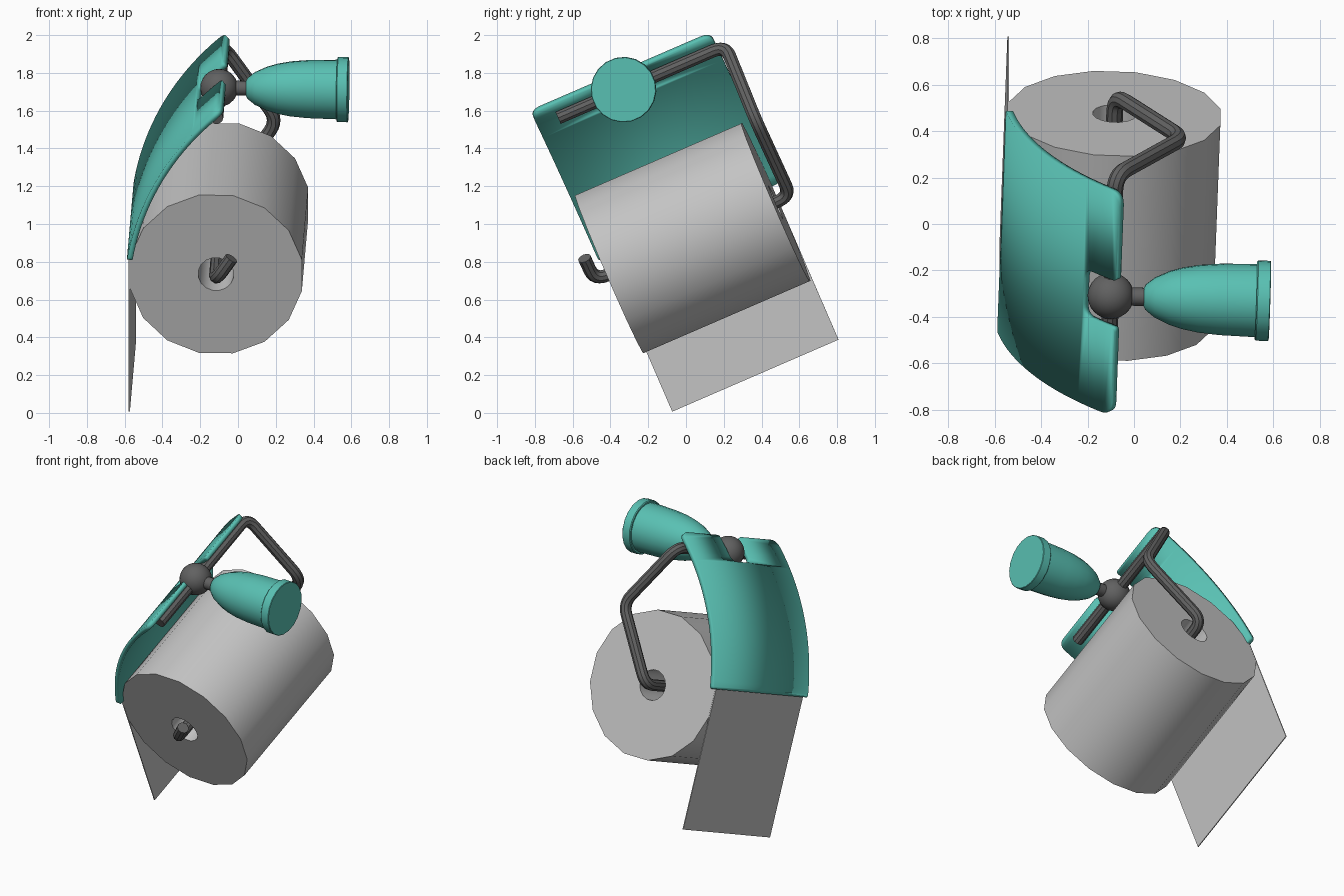
import bpy, bmesh
from math import sin, cos, pi, radians
from mathutils import Matrix, Vector

if "Cube" in bpy.data.objects:
    bpy.data.objects.remove(bpy.data.objects["Cube"], do_unlink=True)

# Local frame: Y runs along the roll, Z is up, origin at the roll centre
FRAME = (Matrix.Translation((-0.1, 0.035, 0.925))
         @ Matrix.Rotation(radians(23.4), 4, 'X')
         @ Matrix.Rotation(radians(-2), 4, 'Z'))


def material(name, rgb):
    m = bpy.data.materials.new(name)
    m.use_nodes = True
    m.diffuse_color = (*rgb, 1)
    m.node_tree.nodes["Principled BSDF"].inputs["Base Color"].default_value = (*rgb, 1)
    return m


TEAL = material("teal", (0.10, 0.53, 0.45))
PAPER = material("paper_grey", (0.55, 0.55, 0.55))
METAL = material("dark_metal", (0.12, 0.12, 0.12))


def finish(obj, mat):
    """Place a part in the tilted frame, colour it and smooth its soft edges."""
    obj.data.materials.clear()
    obj.data.materials.append(mat)
    obj.matrix_world = FRAME
    bpy.ops.object.select_all(action='DESELECT')
    obj.select_set(True)
    bpy.context.view_layer.objects.active = obj
    if obj.type == 'CURVE':
        bpy.ops.object.convert(target='MESH')
    bpy.ops.object.shade_smooth_by_angle(angle=radians(32))
    return obj


def mesh_object(name, bm):
    mesh = bpy.data.meshes.new(name)
    bm.to_mesh(mesh)
    bm.free()
    obj = bpy.data.objects.new(name, mesh)
    bpy.context.collection.objects.link(obj)
    return obj


def lathe(name, profile, axis, sides, mat, closed=False):
    """Turn (position, radius) points around the given local axis."""
    bm = bmesh.new()
    side = Vector((0, 0, 1))
    turn = Matrix.Rotation(pi / sides, 3, axis)
    verts = [bm.verts.new(axis * p + turn @ side * r) for p, r in profile]
    edges = [bm.edges.new(pair) for pair in zip(verts, verts[1:])]
    if closed:
        edges.append(bm.edges.new((verts[-1], verts[0])))
    bmesh.ops.spin(bm, geom=verts + edges, cent=(0, 0, 0), axis=axis,
                   angle=2 * pi, steps=sides, use_merge=True)
    bmesh.ops.remove_doubles(bm, verts=bm.verts, dist=1e-4)
    bmesh.ops.recalc_face_normals(bm, faces=bm.faces)
    return finish(mesh_object(name, bm), mat)


def round_corner(before, corner, after, size, steps=6):
    """Points of a soft bend that replaces a sharp corner."""
    a = corner + (before - corner).normalized() * size
    b = corner + (after - corner).normalized() * size
    out = []
    for i in range(steps + 1):
        t = i / steps
        out.append(a * (1 - t) ** 2 + corner * 2 * t * (1 - t) + b * t ** 2)
    return out


X, Y = Vector((1, 0, 0)), Vector((0, 1, 0))

# Paper roll with its open core
HALF = 0.48
lathe("paper_roll", [(-HALF, 0.464), (HALF, 0.464), (HALF, 0.095), (-HALF, 0.095)],
      Y, 16, PAPER, closed=True)

# Hanging sheet
bm = bmesh.new()
bmesh.ops.create_cube(bm, size=1, matrix=Matrix.Translation((-0.459, 0, -0.355))
                      @ Matrix.Diagonal((0.006, 2 * HALF, 0.89, 1)))
finish(mesh_object("hanging_sheet", bm), PAPER)

# Bent rod: top bar, kinked rear arm, core bar and upturned tip
BAR_Z, REAR = 0.867, 0.565
path = [Vector(p) for p in ((0, -0.4, BAR_Z), (0, REAR, BAR_Z), (0.29, REAR, 0.44),
                            (0, REAR, 0), (0, -REAR, 0), (0.085, -REAR, 0.13))]
points = [path[0]]
for before, corner, after in zip(path, path[1:], path[2:]):
    points += round_corner(before, corner, after, 0.075)
points.append(path[-1])
curve = bpy.data.curves.new("bent_rod", 'CURVE')
curve.dimensions = '3D'
curve.bevel_depth = 0.036
curve.bevel_resolution = 3
curve.use_fill_caps = True
spline = curve.splines.new('POLY')
spline.points.add(len(points) - 1)
for sp, p in zip(spline.points, points):
    sp.co = (*p, 1)
rod = bpy.data.objects.new("bent_rod", curve)
bpy.context.collection.objects.link(rod)
finish(rod, METAL)

# Ball joint and neck on the top bar
bm = bmesh.new()
bmesh.ops.create_uvsphere(bm, u_segments=24, v_segments=14, radius=0.1,
                          matrix=Matrix.Translation((0, 0, BAR_Z)))
finish(mesh_object("ball_joint", bm), METAL)
neck = lathe("neck", [(0.07, 0), (0.07, 0.04), (0.16, 0.04), (0.16, 0)], X, 16, METAL)

# Bell-shaped head with a rim and a flat end
head = lathe("bell_head", [(0.138, 0), (0.138, 0.03), (0.15, 0.055), (0.19, 0.087),
                           (0.255, 0.117), (0.31, 0.133), (0.38, 0.146), (0.47, 0.154),
                           (0.625, 0.158), (0.625, 0.168), (0.63, 0.173),
                           (0.682, 0.173), (0.685, 0.17), (0.685, 0)], X, 20, TEAL)
for part in (neck, head):
    part.matrix_world = FRAME @ Matrix.Translation((0, 0, BAR_Z))

# Curved cover: flat outline with a notch, sliced, bent to an arc and thickened
LENGTH, WIDE, NOTCH, DEPTH = 1.024, 0.52, 0.11, 0.19
RADIUS, START = 1.442, radians(9)
half = [(0, WIDE, 0.02), (LENGTH, WIDE, 0.06), (LENGTH, NOTCH, 0.02),
        (LENGTH - DEPTH, NOTCH, 0.05)]
corners = half + [(s, -y, r) for s, y, r in reversed(half)]
outline = []
for i, (s, y, r) in enumerate(corners):
    before, after = corners[i - 1], corners[(i + 1) % len(corners)]
    outline += round_corner(Vector((*before[:2], 0)), Vector((s, y, 0)),
                            Vector((*after[:2], 0)), r)
bm = bmesh.new()
bm.faces.new([bm.verts.new(p) for p in outline])
SLICES = 20
for i in range(1, SLICES):
    bmesh.ops.bisect_plane(bm, geom=bm.verts[:] + bm.edges[:] + bm.faces[:], dist=1e-5,
                           plane_co=(LENGTH * i / SLICES, 0, 0), plane_no=X)
for v in bm.verts:
    t = START + v.co.x / RADIUS
    v.co = (-0.471 + RADIUS * (cos(START) - cos(t)), v.co.y,
            0.09 + RADIUS * (sin(t) - sin(START)))
# Thicken towards the roll
bm.normal_update()
flip = [f for f in bm.faces if f.normal.x > 0]
bmesh.ops.reverse_faces(bm, faces=flip)
cover = mesh_object("curved_cover", bm)
solid = cover.modifiers.new("thickness", 'SOLIDIFY')
solid.thickness = 0.03
solid.offset = -1
finish(cover, TEAL)
